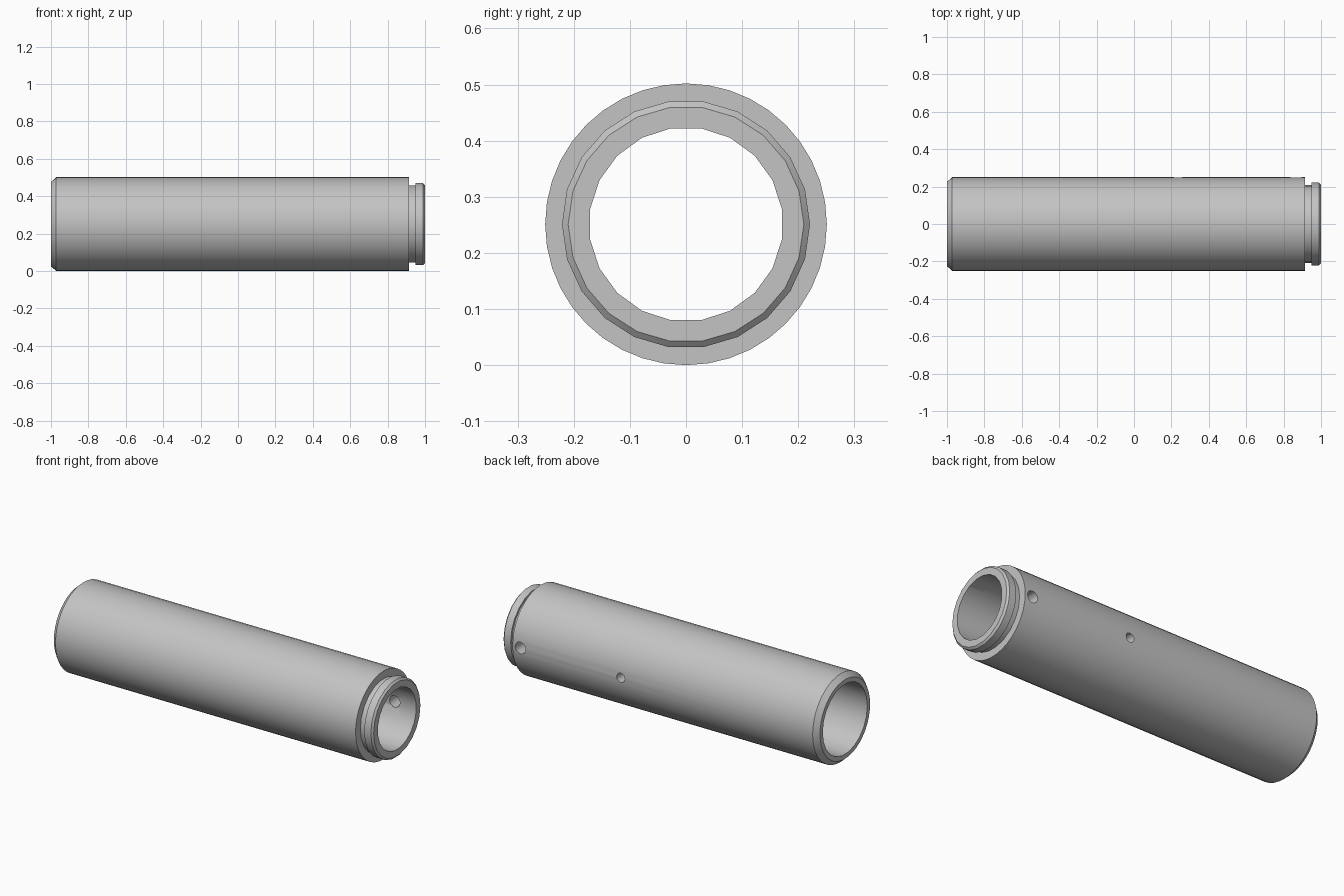
import bpy
import bmesh
from math import cos, sin, pi, radians

AXIS_Z = 0.251

if "Cube" in bpy.data.objects:
    bpy.data.objects.remove(bpy.data.objects["Cube"], do_unlink=True)

steel = bpy.data.materials.new("satin_grey_metal")
steel.use_nodes = True
grey = (0.55, 0.55, 0.55, 1.0)
steel.diffuse_color = grey
steel.node_tree.nodes["Principled BSDF"].inputs["Base Color"].default_value = grey


def lathe(name, profile, sides, offset=0.0, along="x"):
    """Closed solid turned about the tube axis (or a cross axis); profile is (position, radius)."""
    bm = bmesh.new()
    rings = []
    for pos, rad in profile:
        ring = []
        for i in range(sides):
            a = 2 * pi * (i + offset) / sides
            u, v = rad * cos(a), rad * sin(a)
            ring.append(bm.verts.new((pos, u, v) if along == "x" else (u, pos, v)))
        rings.append(ring)
    for r0, r1 in zip(rings, rings[1:]):
        for i in range(sides):
            j = (i + 1) % sides
            bm.faces.new((r0[i], r0[j], r1[j], r1[i]))
    bm.faces.new(rings[0])
    bm.faces.new(rings[-1])
    bmesh.ops.recalc_face_normals(bm, faces=bm.faces)
    mesh = bpy.data.meshes.new(name)
    bm.to_mesh(mesh)
    bm.free()
    mesh.materials.append(steel)
    obj = bpy.data.objects.new(name, mesh)
    bpy.context.collection.objects.link(obj)
    obj.location.z = AXIS_Z
    return obj


def cut(obj, cutters):
    """Subtract the cutters and keep the finished mesh."""
    for c in cutters:
        mod = obj.modifiers.new("cut", "BOOLEAN")
        mod.operation = "DIFFERENCE"
        mod.solver = "EXACT"
        mod.object = c
    bpy.context.view_layer.update()
    deps = bpy.context.evaluated_depsgraph_get()
    mesh = bpy.data.meshes.new_from_object(obj.evaluated_get(deps))
    obj.modifiers.clear()
    obj.data = mesh


# Main barrel with a chamfered tail end
barrel = lathe("barrel", [(-1, 0.225), (-0.972, 0.251), (0.915, 0.251)], 40)

# Reduced neck and collar at the front end
spigot = lathe("spigot", [(0.905, 0.208), (0.948, 0.208), (0.948, 0.221),
                          (0.99, 0.221), (1.0, 0.21)], 22)

# Stepped bore: narrow through hole, wider from the tail end
bore = lathe("bore_cutter", [(-1.1, 0.173), (1.1, 0.173)], 20, 0.5)
socket = lathe("socket_cutter", [(-1.1, 0.2), (0.05, 0.2)], 22)

# Two cross-drilled holes through the back wall
holes = [lathe("port_cutter", [(0.1, r), (0.35, r)], 16, along="y") for r in (0.033, 0.026)]
for hole, x in zip(holes, (0.866, 0.235)):
    hole.location.x = x

cut(barrel, [bore, socket] + holes)
cut(spigot, [bore])
for c in [bore, socket] + holes:
    bpy.data.objects.remove(c, do_unlink=True)

# Smooth round walls, crisp edges
for obj in (barrel, spigot):
    bpy.ops.object.select_all(action="DESELECT")
    obj.select_set(True)
    bpy.context.view_layer.objects.active = obj
    bpy.ops.object.shade_smooth_by_angle(angle=radians(30))
